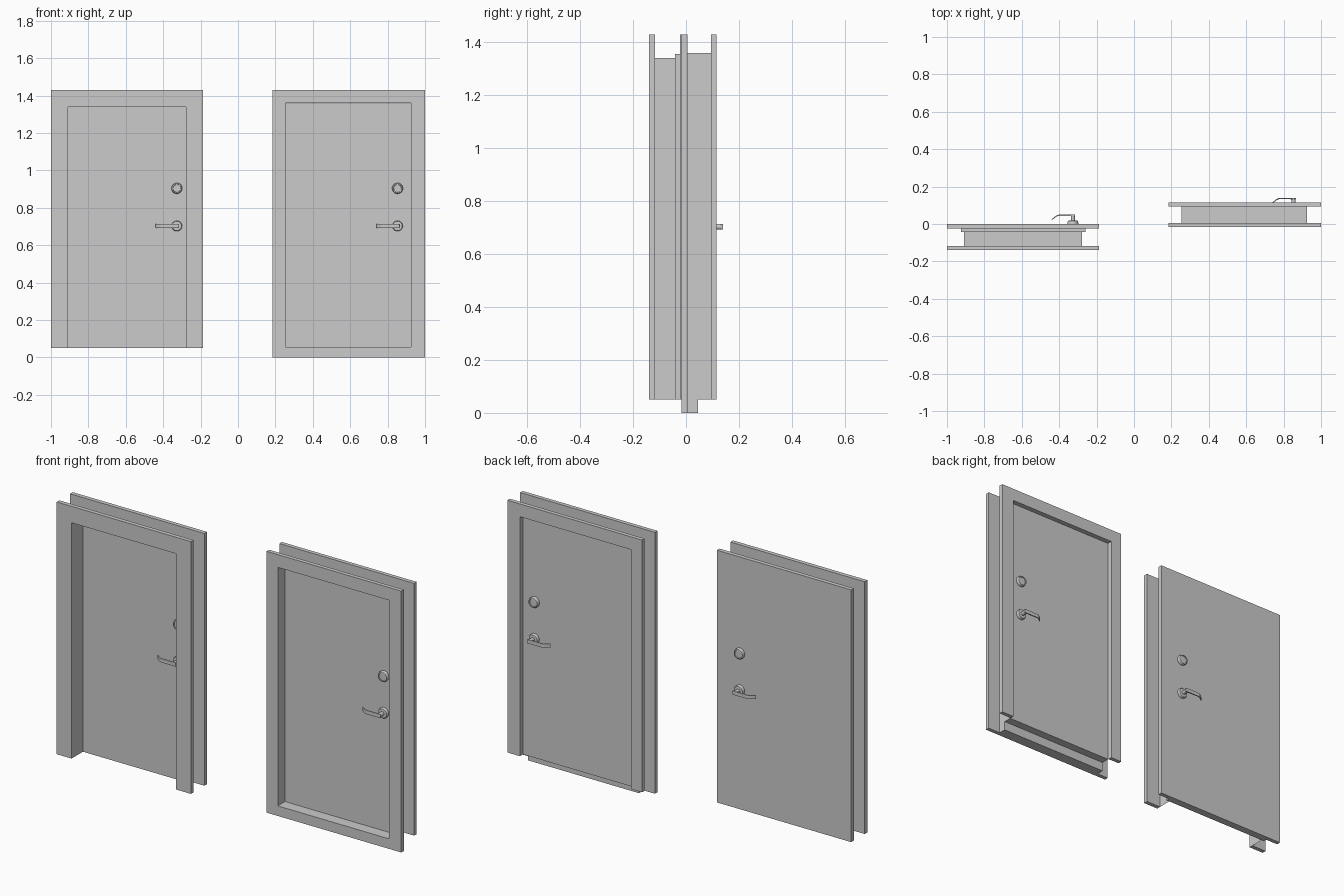
import bpy, bmesh, math

if "Cube" in bpy.data.objects:
    bpy.data.objects.remove(bpy.data.objects["Cube"])

ANGLE = math.radians(35)


def finish(name, bm, smooth=False):
    bmesh.ops.recalc_face_normals(bm, faces=bm.faces)
    me = bpy.data.meshes.new(name)
    bm.to_mesh(me)
    bm.free()
    ob = bpy.data.objects.new(name, me)
    bpy.context.collection.objects.link(ob)
    if smooth:
        bpy.ops.object.select_all(action='DESELECT')
        ob.select_set(True)
        bpy.context.view_layer.objects.active = ob
        bpy.ops.object.shade_smooth_by_angle(angle=ANGLE)
    return ob


def prism(name, pts, vec):
    """Solid made by sweeping a closed outline along vec."""
    bm = bmesh.new()
    face = bm.faces.new([bm.verts.new(p) for p in pts])
    res = bmesh.ops.extrude_face_region(bm, geom=[face], use_keep_orig=True)
    verts = [g for g in res["geom"] if isinstance(g, bmesh.types.BMVert)]
    bmesh.ops.translate(bm, verts=verts, vec=vec)
    return finish(name, bm)


def box(name, x0, x1, y0, y1, z0, z1):
    return prism(name, [(x0, y0, z0), (x1, y0, z0), (x1, y0, z1), (x0, y0, z1)],
                 (0, y1 - y0, 0))


def casing(name, outer, inner, y0, y1, z0):
    """Door trim: two legs and a head; outer and inner are (x0, x1, top)."""
    a0, a1, at = outer
    b0, b1, bt = inner
    pts = [(a0, z0), (a0, at), (a1, at), (a1, z0), (b1, z0), (b1, bt), (b0, bt), (b0, z0)]
    return prism(name, [(x, y0, z) for x, z in pts], (0, y1 - y0, 0))


def jamb(name, inner, y0, y1, z0):
    """Thin lining around the opening."""
    x0, x1, top = inner
    bm = bmesh.new()
    rows = [[bm.verts.new((x, y, z)) for x, z in
             ((x0, z0), (x0, top), (x1, top), (x1, z0))] for y in (y0, y1)]
    for i in range(3):
        bm.faces.new((rows[0][i], rows[0][i + 1], rows[1][i + 1], rows[1][i]))
    return finish(name, bm)


def lathe(name, profile, x, y, z, side, n=32):
    """Turned part on an axis along y; profile is (radius, depth)."""
    bm = bmesh.new()
    rings = [[bm.verts.new((x + r * math.cos(t * math.tau / n), y + side * d,
                            z + r * math.sin(t * math.tau / n))) for t in range(n)]
             for r, d in profile]
    for a, b in zip(rings, rings[1:]):
        for i in range(n):
            j = (i + 1) % n
            bm.faces.new((a[i], a[j], b[j], b[i]))
    bm.faces.new(rings[0])
    bm.faces.new(rings[-1])
    return finish(name, bm, True)


def hardware(prefix, x, y, side):
    """Deadbolt knob, rose, neck and lever on one face of a leaf."""
    lathe(prefix + "_deadbolt", [(.029, 0), (.029, .009), (.026, .017), (.021, .018),
                                 (.020, .014)], x, y, .904, side)
    lathe(prefix + "_rose", [(.028, 0), (.028, .009), (.025, .015), (.014, .016)],
          x, y, .703, side)
    lathe(prefix + "_neck", [(.011, .014), (.011, .046)], x, y, .703, side, 20)
    prof = [(.012, .042), (.012, .05), (-.076, .05), (-.088, .046), (-.114, .025),
            (-.111, .022), (-.086, .040), (-.076, .043)]
    lever = prism(prefix + "_lever", [(x + u, y + side * d, .693) for u, d in prof],
                  (0, 0, .021))
    bev = lever.modifiers.new("soft_edges", 'BEVEL')
    bev.width, bev.segments = .0015, 2


# Left door: leaf flush with the back trim, opening runs to the floor
LEFT = (-1.0, -.187, 1.43)
opening = (-.91, -.277, 1.34)
casing("left_front_casing", LEFT, opening, -.14, -.117, .05)
jamb("left_jamb", opening, -.117, -.0415, .05)
casing("left_back_casing", LEFT, (-.925, -.258, 1.355), -.023, 0, .05)
box("left_door_leaf", -.925, -.258, -.0415, 0, .05, 1.355)
hardware("left_back", -.327, 0, 1)
hardware("left_front", -.327, -.0415, -1)

# Right door: leaf set back from both trims, with a raised sill
RIGHT = (.185, 1.0, 1.43)
opening = (.253, .925, 1.36)
casing("right_front_casing", RIGHT, opening, -.017, .005, 0)
casing("right_back_casing", RIGHT, opening, .094, .116, .05)
jamb("right_jamb", opening, .005, .094, .05)
box("right_sill", .253, .925, -.017, .045, 0, .055)
box("right_door_leaf", .254, .924, .045, .09, .05, 1.359)
hardware("right_back", .853, .09, 1)
hardware("right_front", .853, .045, -1)
